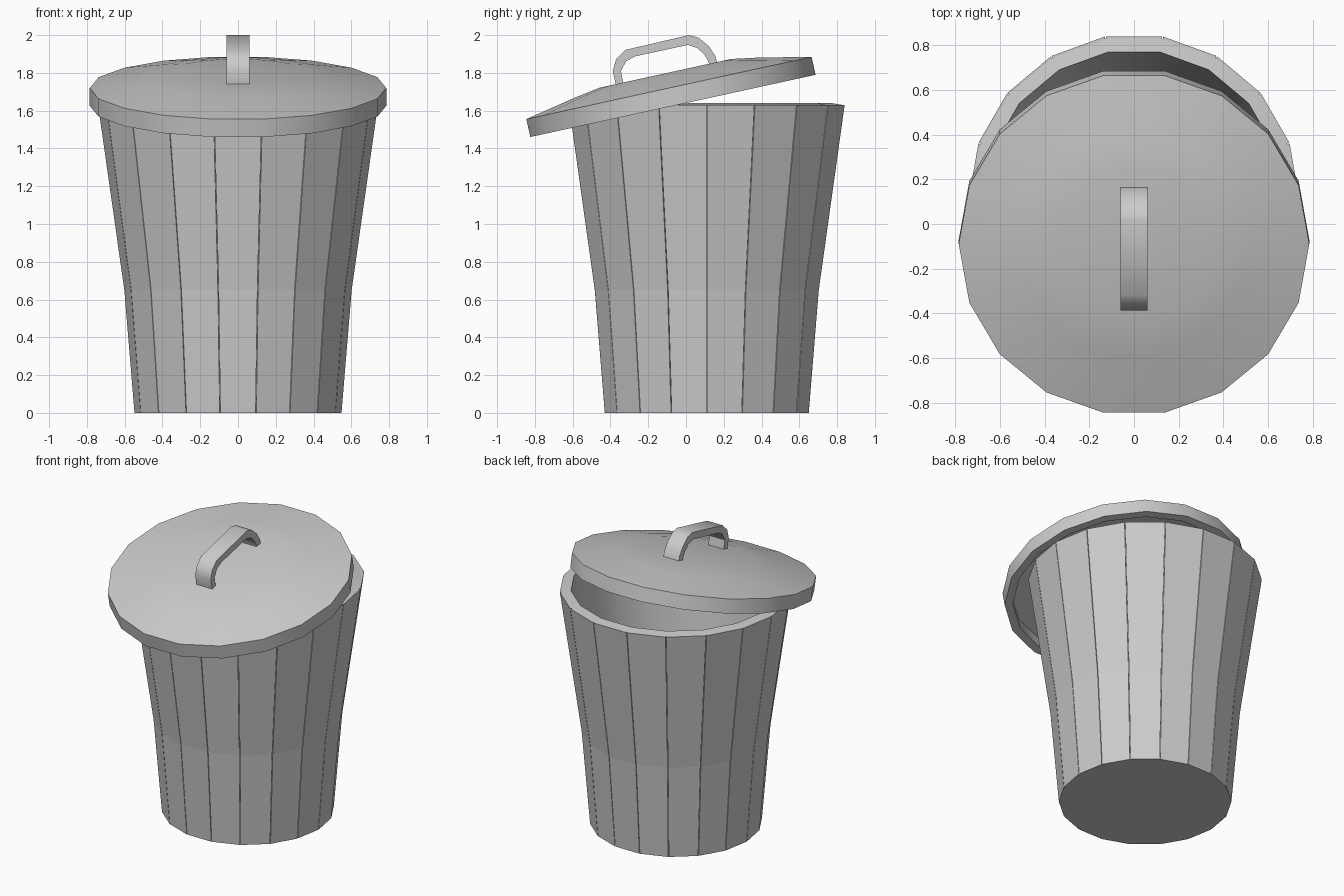
import bpy, bmesh, math
from mathutils import Vector

if "Cube" in bpy.data.objects:
    bpy.data.objects.remove(bpy.data.objects["Cube"])

SIDES = 18
FLAT = 1 / math.cos(math.pi / SIDES)   # flat-to-flat radius -> corner radius


def finish(name, bm, smooth=None):
    bmesh.ops.recalc_face_normals(bm, faces=bm.faces)
    mesh = bpy.data.meshes.new(name)
    bm.to_mesh(mesh)
    bm.free()
    ob = bpy.data.objects.new(name, mesh)
    bpy.context.collection.objects.link(ob)
    if smooth:
        bpy.ops.object.select_all(action='DESELECT')
        ob.select_set(True)
        bpy.context.view_layer.objects.active = ob
        bpy.ops.object.shade_smooth_by_angle(angle=math.radians(smooth))
    return ob


def revolve(name, profile, smooth):
    """Turn a (flat radius, z) profile into an 18-sided solid; ends are capped."""
    bm = bmesh.new()
    rings = []
    for r, z in profile:
        rings.append([bm.verts.new((r * FLAT * math.cos(2 * math.pi * k / SIDES),
                                    r * FLAT * math.sin(2 * math.pi * k / SIDES), z))
                      for k in range(SIDES)])
    for a, b in zip(rings, rings[1:]):
        for k in range(SIDES):
            j = (k + 1) % SIDES
            bm.faces.new((a[k], a[j], b[j], b[k]))
    bm.faces.new(rings[0])
    bm.faces.new(rings[-1])
    return finish(name, bm, smooth)


def add_prism(bm, a, b):
    """Solid between two matching outlines."""
    va = [bm.verts.new(p) for p in a]
    vb = [bm.verts.new(p) for p in b]
    bm.faces.new(va)
    bm.faces.new(vb[::-1])
    for i in range(len(a)):
        j = (i + 1) % len(a)
        bm.faces.new((va[i], vb[i], vb[j], va[j]))


BIN_Y = 0.11

# Inner bucket: hollow shell with floor and rim
bucket = revolve("bucket", [(0.53, 0.0), (0.583, 0.65), (0.72, 1.63), (0.66, 1.64),
                            (0.53, 0.65), (0.48, 0.05)], 30)
bucket.location.y = BIN_Y

# Outer slats, one per side, split by hairline gaps
bm = bmesh.new()
levels = [(0.54, 0.0), (0.593, 0.65), (0.73, 1.63)]
outline = levels + [(r - 0.02, z) for r, z in reversed(levels)]
for k in range(SIDES):
    ang = 2 * math.pi * (k + 0.5) / SIDES
    out = Vector((math.cos(ang), math.sin(ang), 0))
    side = Vector((-out.y, out.x, 0))
    edges = []
    for s in (-1, 1):
        edges.append([out * r + side * s * (r * math.tan(math.pi / SIDES) - 0.002)
                      + Vector((0, 0, z)) for r, z in outline])
    add_prism(bm, *edges)
slats = finish("slats", bm)
slats.location.y = BIN_Y

# Lid: shallow dome with a downturned rim, tipped toward the front
lid = revolve("lid", [(0, 0.09), (0.355, 0.08), (0.5, 0.056), (0.773, 0.0),
                      (0.773, -0.097), (0.72, -0.097), (0.72, -0.02),
                      (0.5, 0.03), (0.355, 0.052), (0, 0.06)][1:-1], 30)
lid.location = (0, -0.09, 1.72)
lid.rotation_euler.x = math.radians(12.3)

# Handle: flat strap arching over the lid
outer = [(-0.37, 1.73), (-0.388, 1.81), (-0.37, 1.873), (-0.32, 1.922), (0.016, 2.0),
         (0.066, 1.987), (0.12, 1.942), (0.155, 1.89), (0.168, 1.845)]
inner = [(-0.33, 1.73), (-0.344, 1.81), (-0.317, 1.862), (-0.268, 1.888), (0.01, 1.948),
         (0.06, 1.932), (0.1, 1.894), (0.118, 1.86), (0.122, 1.845)]
loop = outer + inner[::-1]
bm = bmesh.new()
add_prism(bm, [(-0.06, y, z) for y, z in loop], [(0.06, y, z) for y, z in loop])
finish("handle", bm, 35)
